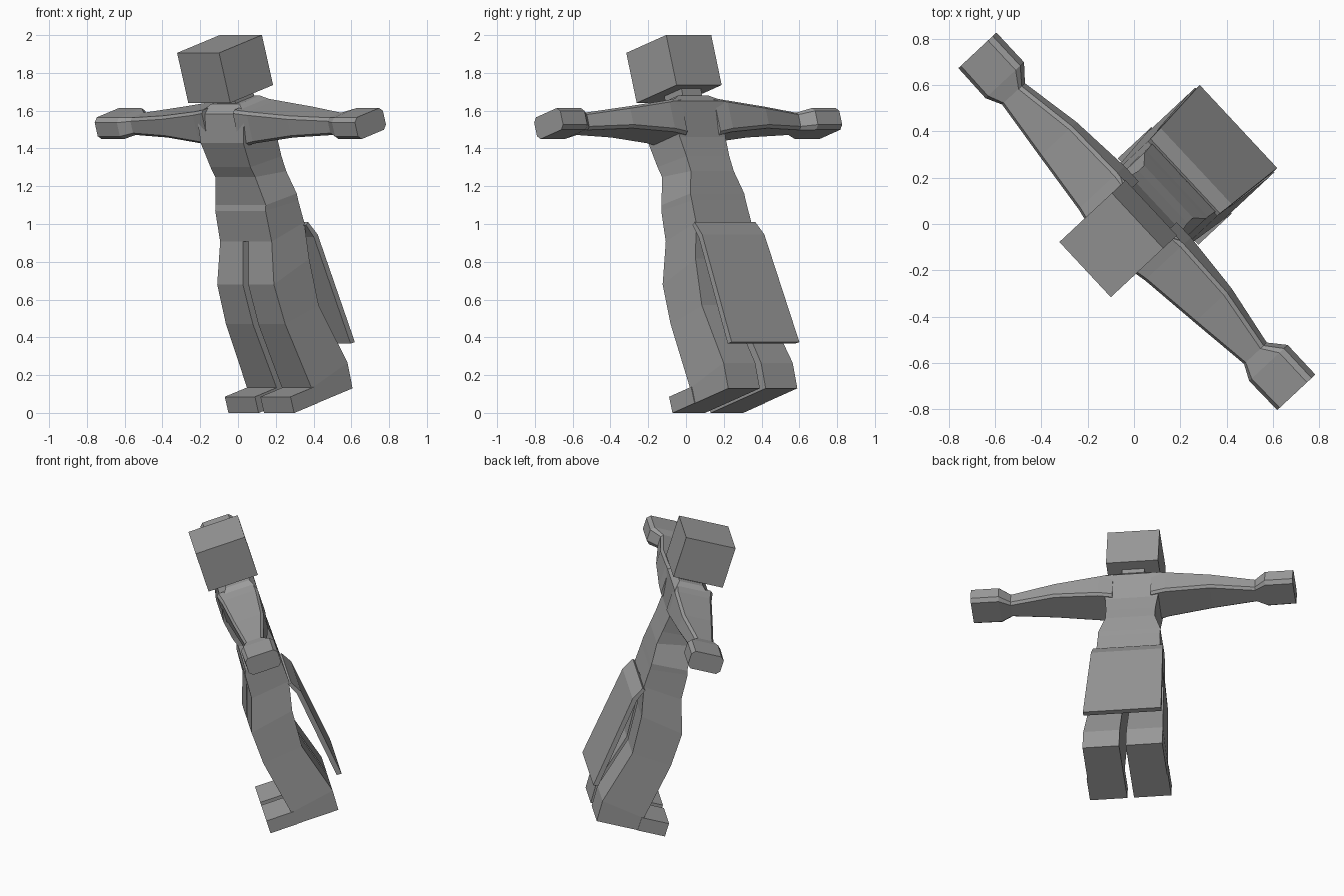
import bpy, bmesh
from math import radians
from mathutils import Matrix, Vector

cube = bpy.data.objects.get("Cube")
if cube:
    bpy.data.objects.remove(cube, do_unlink=True)

GRAY = (0.33, 0.33, 0.33, 1)
mat = bpy.data.materials.new("plain_gray")
mat.use_nodes = True
mat.diffuse_color = GRAY
mat.node_tree.nodes["Principled BSDF"].inputs["Base Color"].default_value = GRAY

# The figure leans forward and is turned; parts are modelled upright
POSE = Matrix.Rotation(radians(-47), 4, 'Z') @ Matrix.Rotation(radians(17), 4, 'X')


def loft(name, rings, mirror=False):
    """Skin a capped tube through rings of matching points."""
    bm = bmesh.new()
    loops = [[bm.verts.new(Vector(p)) for p in ring] for ring in rings]
    n = len(loops[0])
    for a, b in zip(loops, loops[1:]):
        for i in range(n):
            j = (i + 1) % n
            bm.faces.new((a[i], a[j], b[j], b[i]))
    bm.faces.new(loops[0])
    bm.faces.new(loops[-1])
    if mirror:
        bm.transform(Matrix.Scale(-1, 4, (1, 0, 0)))
    bmesh.ops.recalc_face_normals(bm, faces=bm.faces)
    mesh = bpy.data.meshes.new(name)
    bm.to_mesh(mesh)
    bm.free()
    mesh.materials.append(mat)
    ob = bpy.data.objects.new(name, mesh)
    ob.matrix_world = POSE
    bpy.context.collection.objects.link(ob)
    return ob


def level(x0, x1, front, back):
    """Four-point ring across the body; front and back are (y, z)."""
    return [(x0, *front), (x1, *front), (x1, *back), (x0, *back)]


def section(x, y0, y1, z0, z1, c):
    """Eight-point ring along an arm, corners cut by c."""
    return [(x, y0 + c, z0), (x, y1 - c, z0), (x, y1, z0 + c), (x, y1, z1 - c),
            (x, y1 - c, z1), (x, y0 + c, z1), (x, y0, z1 - c), (x, y0, z0 + c)]


# Torso, from hips over the belt ridge to the shoulders
loft("torso", [level(-w, w, f, b) for w, f, b in (
    (.20, (.320, .85), (.575, .88)),
    (.195, (.329, 1.018), (.572, 1.0)),
    (.195, (.340, 1.046), (.572, 1.04)),
    (.155, (.346, 1.20), (.570, 1.164)),
    (.155, (.328, 1.26), (.560, 1.25)),
    (.165, (.307, 1.40), (.550, 1.36)),
    (.185, (.340, 1.55), (.575, 1.55)),
    (.11, (.390, 1.59), (.545, 1.59)))])

# Neck and block head
loft("neck", [level(-.07, .07, (.40, z), (.54, z)) for z in (1.58, 1.64)])
loft("head", [level(-.163, .163, (.281, z), (.605, z)) for z in (1.63, 1.907)])

for side, flip in (("left", False), ("right", True)):
    # Leg with bent knee
    loft(side + "_leg", [level(.021, w, f, b) for w, f, b in (
        (.25, (.325, -.05), (.608, -.05)),
        (.25, (.325, .037), (.613, .09)),
        (.23, (.259, .412), (.520, .437)),
        (.22, (.251, .634), (.535, .69)),
        (.20, (.320, .85), (.575, .88)))], flip)
    # Toe block
    loft(side + "_foot", [level(.021, .255, (.161, z), (.34, z))
                          for z in (-.05, .04)], flip)
    # Arm tapering to the wrist, then the hand
    loft(side + "_arm", [section(*r) for r in (
        (.12, .320, .570, 1.37, 1.575, .015),
        (.21, .335, .575, 1.385, 1.56, .015),
        (.49, .360, .560, 1.41, 1.53, .015),
        (.77, .390, .510, 1.415, 1.51, .015))], flip)
    loft(side + "_hand", [section(*r) for r in (
        (.765, .390, .510, 1.415, 1.51, .015),
        (.835, .355, .570, 1.40, 1.52, .022),
        (1.01, .358, .570, 1.40, 1.52, .022))], flip)

# Stiff cape hanging from the back of the belt
loft("cape", [level(-w, w, f, b) for w, f, b in (
    (.22, (.565, .868), (.585, .877)),
    (.225, (.597, .79), (.627, .796)),
    (.245, (.668, .18), (.700, .178)))])
